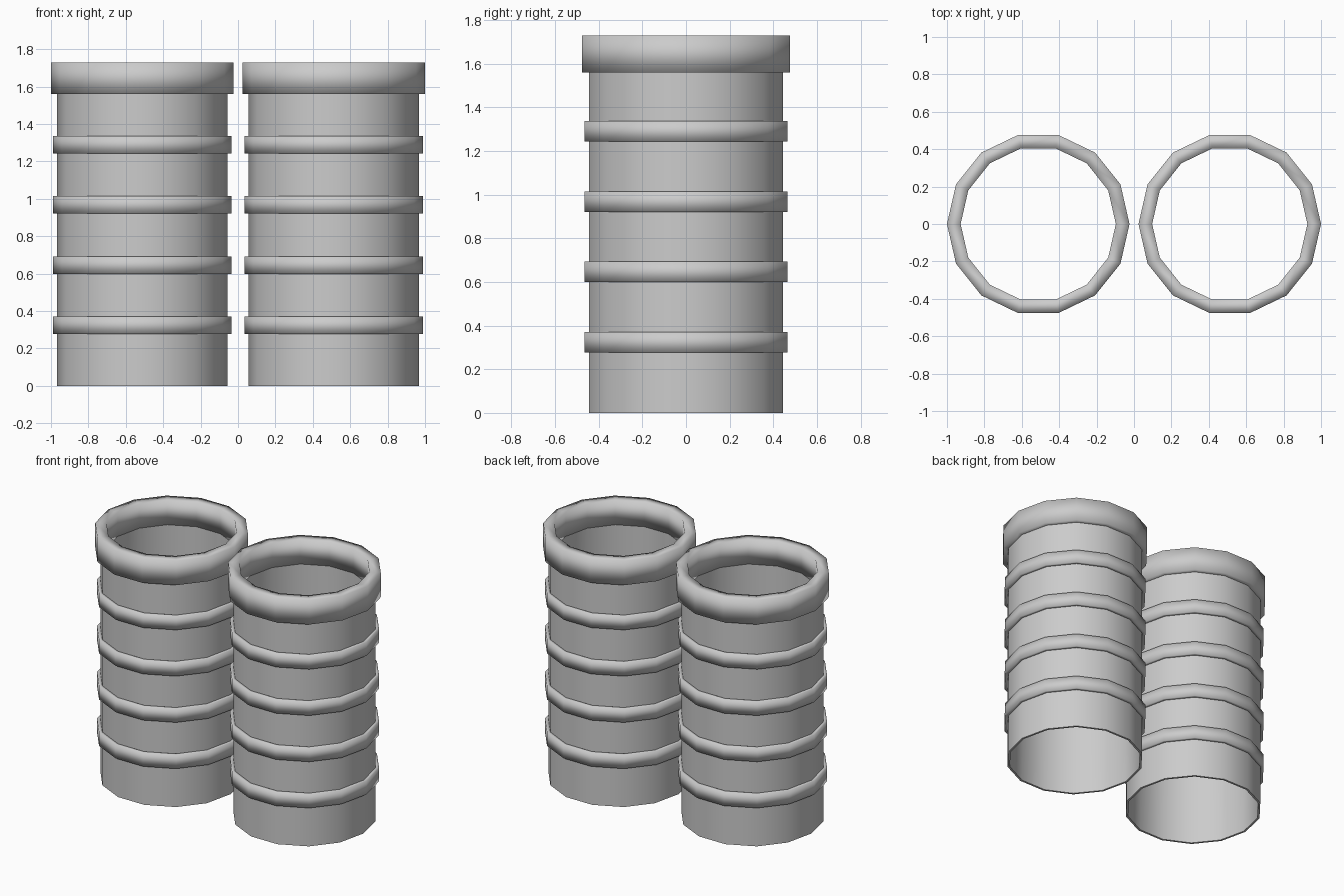
import bpy, bmesh
from math import cos, sin, tau

if "Cube" in bpy.data.objects:
    bpy.data.objects.remove(bpy.data.objects["Cube"])

SIDES = 14
CENTRE = 0.512


def lathe(name, profile, x, sharp=True):
    """Revolve a closed (radius, z) profile about a vertical axis at x."""
    bm = bmesh.new()
    rings = [[bm.verts.new((r * cos(tau * i / SIDES), r * sin(tau * i / SIDES), z))
              for i in range(SIDES)] for r, z in profile]
    for k, a in enumerate(rings):
        b = rings[(k + 1) % len(rings)]
        for i in range(SIDES):
            j = (i + 1) % SIDES
            bm.faces.new((a[i], a[j], b[j], b[i]))
    bmesh.ops.recalc_face_normals(bm, faces=bm.faces)
    mesh = bpy.data.meshes.new(name)
    bm.to_mesh(mesh)
    bm.free()
    obj = bpy.data.objects.new(name, mesh)
    obj.location.x = x
    bpy.context.collection.objects.link(obj)
    mesh.shade_smooth()
    if sharp:
        mesh.set_sharp_from_angle(angle=0.6)
    return obj


for side, x in (("left", -CENTRE), ("right", CENTRE)):
    # Thin open tube, inner wall running up to the rim opening
    lathe(f"{side}_tube", [(0.455, 0), (0.455, 1.58), (0.417, 1.58), (0.44, 0)], x)
    # Thick softly shaded rim
    lathe(f"{side}_rim", [(0.488, 1.56), (0.488, 1.73), (0.415, 1.73), (0.417, 1.56)],
          x, sharp=False)
    # Four raised bands around the tube
    for n in range(4):
        z = 0.277 + 0.322 * n
        lathe(f"{side}_band_{n + 1}",
              [(0.477, z), (0.477, z + 0.094), (0.45, z + 0.094), (0.45, z)],
              x, sharp=False)
